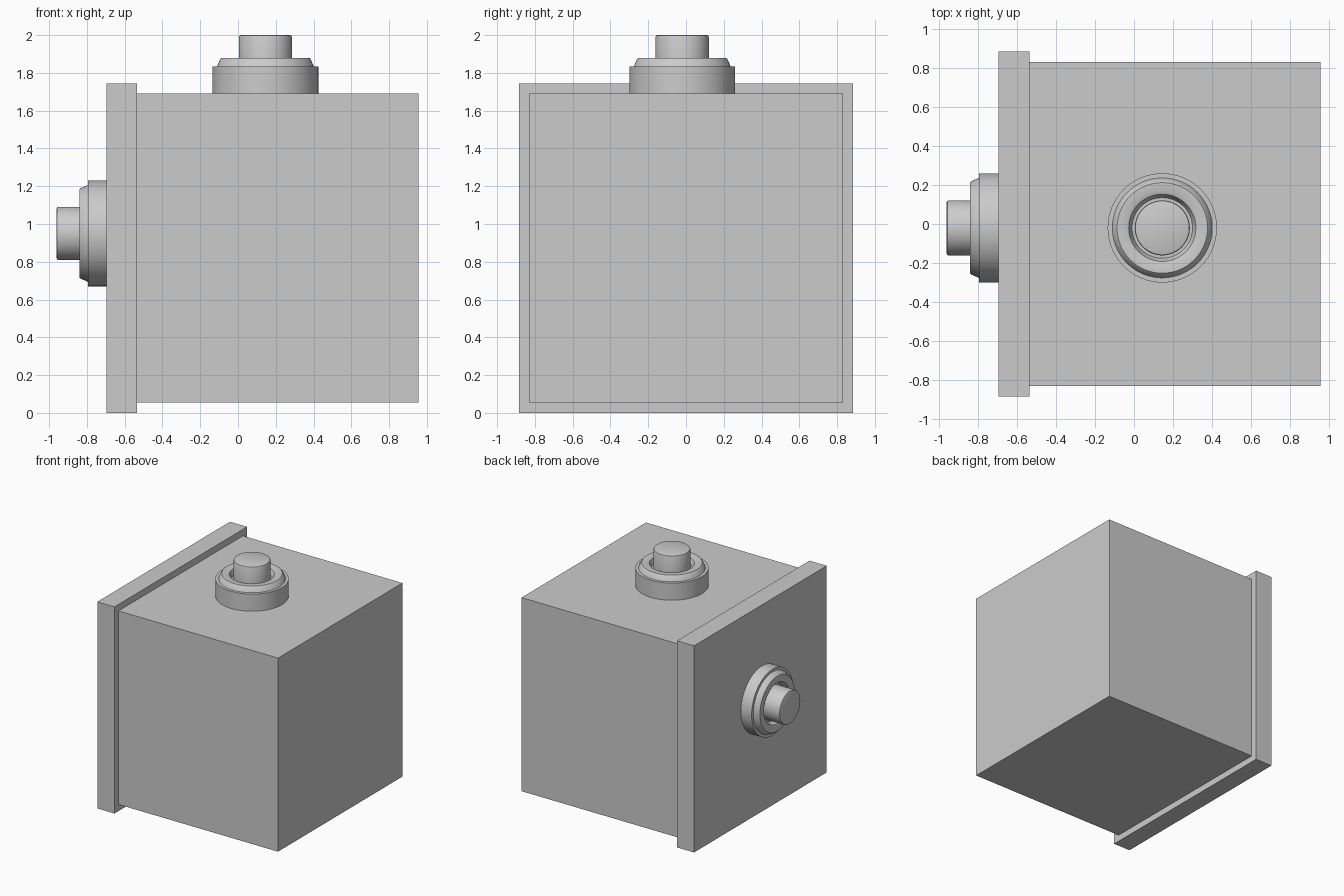
import bpy, bmesh, math
from mathutils import Matrix, Vector

if "Cube" in bpy.data.objects:
    bpy.data.objects.remove(bpy.data.objects["Cube"])


def box(name, lo, hi):
    lo, hi = Vector(lo), Vector(hi)
    bm = bmesh.new()
    bmesh.ops.create_cube(bm, size=1)
    bmesh.ops.transform(bm, matrix=Matrix.Translation((lo + hi) / 2)
                        @ Matrix.Diagonal((*(hi - lo), 1)), verts=bm.verts)
    me = bpy.data.meshes.new(name)
    bm.to_mesh(me)
    bm.free()
    ob = bpy.data.objects.new(name, me)
    bpy.context.collection.objects.link(ob)
    return ob


def lathe(name, profile, matrix, steps=64):
    # revolve (radius, height) points around local z
    bm = bmesh.new()
    vs = [bm.verts.new((r, 0, h)) for r, h in profile]
    es = [bm.edges.new(p) for p in zip(vs, vs[1:])]
    bmesh.ops.spin(bm, geom=vs + es, cent=(0, 0, 0), axis=(0, 0, 1),
                   angle=2 * math.pi, steps=steps, use_duplicate=False)
    bmesh.ops.remove_doubles(bm, verts=bm.verts, dist=1e-5)
    bmesh.ops.recalc_face_normals(bm, faces=bm.faces)
    me = bpy.data.meshes.new(name)
    bm.to_mesh(me)
    bm.free()
    ob = bpy.data.objects.new(name, me)
    bpy.context.collection.objects.link(ob)
    ob.matrix_world = matrix
    bpy.ops.object.select_all(action='DESELECT')
    ob.select_set(True)
    bpy.context.view_layer.objects.active = ob
    bpy.ops.object.shade_smooth_by_angle(angle=math.radians(30))
    return ob


# housing and face plate
box("housing", (-0.535, -0.83, 0.055), (0.955, 0.83, 1.69))
box("face_plate", (-0.695, -0.885, 0), (-0.535, 0.885, 1.745))

# profiles measured down from the plunger tip; base depth differs per button


def button(name, height, matrix):
    top = height
    collar = [(0, 0), (0.28, 0), (0.28, top - 0.165), (0.256, top - 0.165),
              (0.239, top - 0.126), (0.232, top - 0.12), (0.185, top - 0.12),
              (0.172, top - 0.126), (0.155, top - 0.165), (0, top - 0.165)]
    plunger = [(0, top - 0.165), (0.141, top - 0.165), (0.141, top - 0.01),
               (0.138, top - 0.003), (0.131, top), (0, top)]
    lathe(name + "_collar", collar, matrix)
    lathe(name + "_plunger", plunger, matrix)


# top button, and side button set slightly deeper into the plate
button("top_button", 0.31, Matrix.Translation((0.145, -0.02, 1.69)))
button("side_button", 0.265, Matrix.Translation((-0.695, -0.02, 0.95))
       @ Matrix.Rotation(-math.pi / 2, 4, 'Y'))
